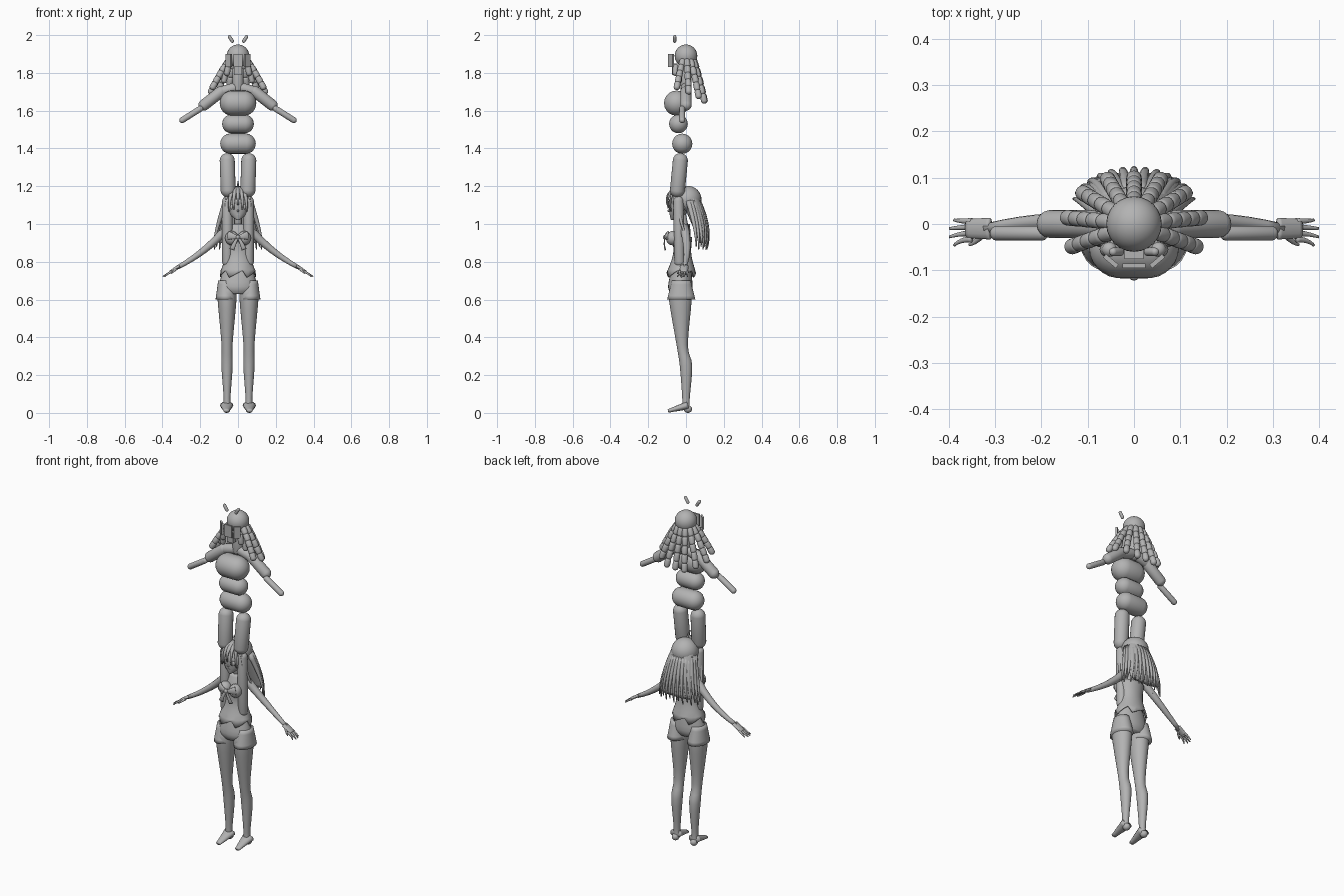
import bpy, bmesh, math
from mathutils import Vector, Matrix

if "Cube" in bpy.data.objects:
    bpy.data.objects.remove(bpy.data.objects["Cube"], do_unlink=True)

grey = bpy.data.materials.new("plain grey")
grey.use_nodes = True
tone = (.45, .45, .45, 1)
grey.diffuse_color = tone
grey.node_tree.nodes["Principled BSDF"].inputs["Base Color"].default_value = tone


def finish(name, bm, mirror=False, smooth=True):
    """Turn the bmesh into an object, with a twin across x = 0 if mirrored."""
    bmesh.ops.recalc_face_normals(bm, faces=bm.faces)
    mesh = bpy.data.meshes.new(name)
    bm.to_mesh(mesh)
    bm.free()
    for face in mesh.polygons:
        face.use_smooth = smooth
    mesh.materials.append(grey)
    part = bpy.data.objects.new(name, mesh)
    bpy.context.collection.objects.link(part)
    if mirror:
        twin = part.modifiers.new("other side", 'MIRROR')
        twin.use_mirror_merge = False
    return part


def capsule(name, start, end, radius, mirror=False):
    """Round-ended rod; start and end are the centres of its round ends."""
    start, end = Vector(start), Vector(end)
    axis = end - start
    bm = bmesh.new()
    bmesh.ops.create_uvsphere(bm, u_segments=20, v_segments=13, radius=radius)
    for vert in bm.verts:
        vert.co.z += math.copysign(axis.length / 2, vert.co.z)
    turn = axis.to_track_quat('Z', 'Y').to_matrix().to_4x4()
    bm.transform(Matrix.Translation((start + end) / 2) @ turn)
    return finish(name, bm, mirror)


def ball(name, centre, size, mirror=False):
    bm = bmesh.new()
    bmesh.ops.create_uvsphere(bm, u_segments=24, v_segments=16, radius=1)
    bm.transform(Matrix.Translation(centre) @ Matrix.Diagonal((*size, 1)))
    return finish(name, bm, mirror)


def box(name, centre, size, turn=0, mirror=False):
    bm = bmesh.new()
    bmesh.ops.create_cube(bm, size=1)
    spin = Matrix.Rotation(turn, 4, 'Z')
    bm.transform(Matrix.Translation(centre) @ spin @ Matrix.Diagonal((*size, 1)))
    return finish(name, bm, mirror, smooth=False)


def skin(bm, loops, closed=True):
    """Bridge neighbouring rings of vertices with quads and close the ends."""
    for low, high in zip(loops, loops[1:]):
        for k in range(len(low)):
            bm.faces.new((low[k - 1], low[k], high[k], high[k - 1]))
    if closed:
        bm.faces.new(loops[0])
        bm.faces.new(loops[-1])


def ellipse(bm, centre, across, along, sides):
    angles = [math.tau * k / sides for k in range(sides)]
    return [bm.verts.new(centre + across * math.cos(a) + along * math.sin(a)) for a in angles]


def level(name, keys, x=0, grow=0, hem=0, mirror=False):
    """Body form with level elliptical rings, eased between keys (z, y, half width, half depth)."""
    keys = [Vector(key) for key in keys]
    padded = [keys[0], *keys, keys[-1]]
    rings = []
    for before, here, there, after in zip(padded, padded[1:], padded[2:], padded[3:]):
        for step in range(4):
            t = step / 4
            curve = (there - before) * t + (2 * before - 5 * here + 4 * there - after) * t * t
            curve += (3 * here - before - 3 * there + after) * t ** 3
            rings.append(here + curve / 2)
    rings.append(keys[-1])
    bm = bmesh.new()
    loops = [ellipse(bm, Vector((x, y, z)), Vector((wide + grow, 0, 0)), Vector((0, deep + grow, 0)), 24)
             for z, y, wide, deep in rings]
    for k, vert in enumerate(loops[0]):
        vert.co.z += hem * (k % 4 - 2)
    skin(bm, loops, closed=not hem)
    return finish(name, bm, mirror)


def sweep(name, start, bend, end, thick, thin, widen=1, mirror=False):
    """Tapering strand along a three-point curve."""
    start, bend, end = Vector(start), Vector(bend), Vector(end)
    span = end - start
    guide = Vector((0, 1, 0)) if abs(span.x) > abs(span.y) else Vector((1, 0, 0))
    bm = bmesh.new()
    loops = []
    for step in range(9):
        t = step / 8
        first, second = start.lerp(bend, t), bend.lerp(end, t)
        along = (second - first).normalized()
        across = along.cross(guide).normalized()
        radius = thick + (thin - thick) * t
        loops.append(ellipse(bm, first.lerp(second, t), across * radius,
                             along.cross(across) * radius * widen, 12))
    skin(bm, loops)
    return finish(name, bm, mirror)


# Upper figure: head and trunk rods
ball("upper_head", (0, 0, 1.89), (.06, .06, .06))
capsule("upper_neck", (0, 0, 1.72), (0, 0, 1.81), .03)
for name, half, y, z, radius in (("chest", .03, -.05, 1.64, .067),
                                 ("belly", .034, -.04, 1.53, .05),
                                 ("pelvis", .04, -.02, 1.425, .054)):
    capsule("upper_" + name, (-half, y, z), (half, y, z), radius)

# Upper figure: face plates and antennae
box("visor_front", (0, -.09, 1.865), (.05, .01, .07))
box("visor_plates", (.05, -.08, 1.865), (.036, .01, .07), math.radians(40), mirror=True)
box("upper_jaw", (0, -.06, 1.82), (.04, .03, .06))
capsule("antennae", (.03, -.06, 1.968), (.045, -.06, 1.991), .009, mirror=True)
capsule("cheek_beads", (.058, -.055, 1.8), (.053, -.055, 1.83), .016, mirror=True)
capsule("jaw_beads", (.073, -.035, 1.76), (.065, -.035, 1.8), .015, mirror=True)

# Upper figure: limbs
capsule("collar_rods", (.02, 0, 1.72), (.09, 0, 1.7), .028, mirror=True)
capsule("upper_arm_rods", (.09, 0, 1.7), (.18, 0, 1.63), .03, mirror=True)
capsule("lower_arm_rods", (.2, -.02, 1.61), (.295, -.02, 1.55), .016, mirror=True)
capsule("thigh_rods", (.057, -.03, 1.335), (.052, -.045, 1.18), .04, mirror=True)
capsule("shin_rods", (.056, -.04, 1.12), (.056, -.034, .8), .028, mirror=True)

# Upper figure: fan of beaded hair strands
beads = 5
for strand in range(-4, 5):
    angle = math.radians(28 * strand)
    outward = Vector((math.sin(angle), math.cos(angle) * .9, 0))
    drop = .225 - .025 * max(abs(strand) - 1, 0)
    reach = .065 + .012 * min(abs(strand), 3)
    path = []
    for k in range(beads + 1):
        t = k / beads
        path.append(outward * (.047 + reach * t ** .85) + Vector((0, 0, 1.868 - drop * t)))
    for k, (top, bottom) in enumerate(zip(path, path[1:])):
        capsule(f"beaded_strand_{strand}_{k}", top.lerp(bottom, .25), top.lerp(bottom, .75), .017)

# Lower figure: trunk and clothes
trunk = [(.7, -.03, .09, .06), (.84, -.02, .057, .04), (.93, -.02, .066, .045), (1, -.01, .05, .03)]
level("torso", trunk)
capsule("neck", (0, -.01, 1), (0, -.02, 1.05), .02)
vest = level("vest", [(.74, -.025, .088, .07), *trunk[1:3]], grow=.004, hem=.012)
vest.modifiers.new("cloth thickness", 'SOLIDIFY').thickness = .004
ball("bust", (.033, -.07, .925), (.035, .036, .038), mirror=True)
level("shorts_seat", [(.63, -.03, .07, .05), (.67, -.03, .1, .065), (.77, -.025, .075, .05)])
level("shorts_legs", [(.6, -.025, .054, .075), (.7, -.025, .04, .05)], x=.065, mirror=True)

# Ribbon bow
ball("bow_knot", (0, -.11, .93), (.012, .012, .012))
sweep("bow_loops", (0, -.11, .93), (.03, -.11, .935), (.052, -.095, .94), .008, .024, widen=.4, mirror=True)
sweep("bow_tails", (0, -.11, .93), (.02, -.12, .9), (.032, -.11, .865), .006, .014, widen=.3, mirror=True)

# Legs and feet
level("legs", [(.02, 0, .02, .02), (.08, 0, .018, .02), (.25, 0, .03, .033), (.36, -.02, .029, .03),
               (.6, -.03, .05, .06), (.67, -.03, .048, .05)], x=.058, mirror=True)
ball("heels", (.06, .01, .02), (.02, .022, .02), mirror=True)
sweep("feet", (.06, .01, .04), (.06, -.04, .026), (.062, -.095, .01), .022, .009, widen=1.6, mirror=True)

# Arms and hands
sweep("arms", (.05, -.01, .985), (.17, .02, .85), (.32, -.01, .77), .025, .011, mirror=True)
sweep("palms", (.31, -.01, .778), (.335, -.01, .762), (.36, -.01, .745), .009, .008, widen=2.6, mirror=True)
for finger in range(4):
    y = .006 - .013 * finger
    tip = .388 + .01 * (finger in (1, 2))
    sweep(f"fingers_{finger}", (.35, y, .75), (.375, y, .735), (tip, y * 1.4, .722), .007, .003, mirror=True)
sweep("thumbs", (.325, -.02, .765), (.34, -.04, .75), (.355, -.045, .738), .008, .003, mirror=True)

# Head and face
level("lower_head", [(1.02, -.07, .008, .01), (1.06, -.04, .05, .048), (1.12, -.03, .062, .062),
                     (1.18, -.02, .04, .04)])
ball("eyes", (.026, -.085, 1.09), (.016, .006, .014), mirror=True)
ball("ears", (.06, -.02, 1.085), (.008, .014, .02), mirror=True)
ball("nose", (0, -.092, 1.07), (.005, .006, .006))
box("mouth", (0, -.085, 1.05), (.016, .006, .003))

# Hair: crown, back curtain, loose locks, bangs and tuft
ball("hair_crown", (0, .008, 1.13), (.074, .074, .072))
level("hair_back", [(.9, .09, .1, .02), (1, .07, .098, .04), (1.12, .03, .074, .05), (1.18, .01, .05, .04)])
locks = 7
for lock in range(-locks, locks + 1):
    angle = 1.5 * lock / locks
    x, bow = math.sin(angle), math.cos(angle)
    tip = .865 + .015 * (lock % 2)
    sweep(f"hair_lock_{lock}", (x * .065, .01 + bow * .055, 1.12), (x * .12, .05 + bow * .09, .97),
          (x * .13, .05 + bow * .06, tip), .015, .003)
for bang in range(-3, 4):
    x = bang / 3
    back = .045 * x * x
    sweep(f"bang_{bang}", (x * .02, -.03, 1.19), (x * .07, back - .115, 1.18),
          (x * .07, back - .1, 1.1 - .05 * abs(x)), .01, .003, widen=1.5)
sweep("side_locks", (.062, -.04, 1.14), (.075, -.04, 1), (.115, .02, .9), .013, .002, mirror=True)
sweep("stray_tuft", (0, -.01, 1.19), (0, -.03, 1.23), (0, -.05, 1.228), .006, .001)
